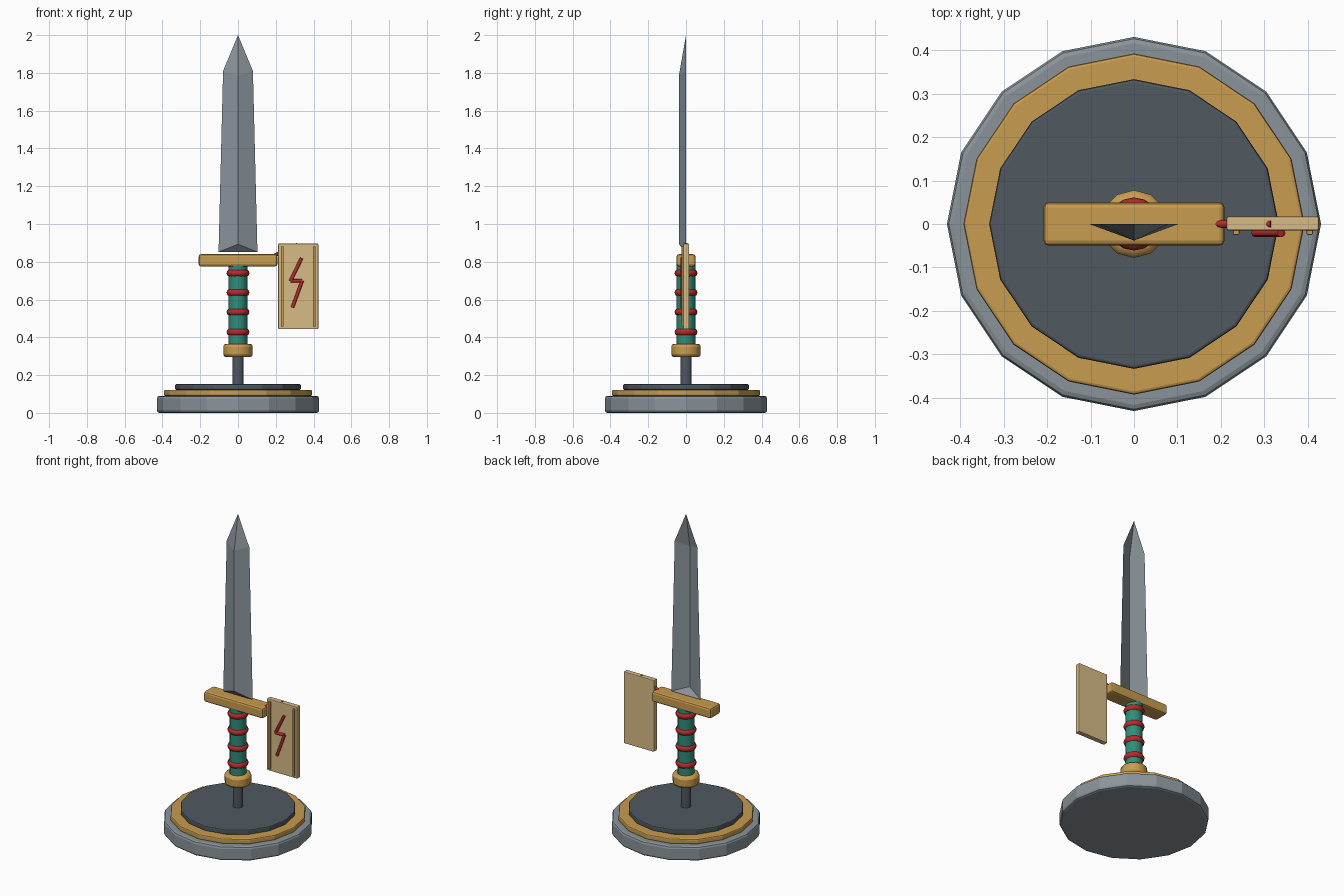
import bpy, bmesh, math
from mathutils import Vector

if "Cube" in bpy.data.objects:
    bpy.data.objects.remove(bpy.data.objects["Cube"])


def material(name, r, g, b):
    m = bpy.data.materials.new(name)
    lin = [((c / 255 + 0.055) / 1.055) ** 2.4 for c in (r, g, b)]
    m.diffuse_color = (*lin, 1)
    m.use_nodes = True
    m.node_tree.nodes["Principled BSDF"].inputs["Base Color"].default_value = m.diffuse_color
    return m


STEEL = material("steel grey", 138, 148, 154)
GOLD = material("gold", 200, 156, 80)
DARK = material("dark slate", 80, 88, 96)
TEAL = material("teal", 46, 142, 122)
RED = material("red", 182, 44, 42)
PAPER = material("pale tan", 216, 187, 134)


def finish(name, bm, mat, bevel=0, segments=2, smooth=None):
    me = bpy.data.meshes.new(name)
    bm.to_mesh(me)
    bm.free()
    me.materials.append(mat)
    ob = bpy.data.objects.new(name, me)
    bpy.context.collection.objects.link(ob)
    if bevel:
        mod = ob.modifiers.new("Bevel", 'BEVEL')
        mod.width, mod.segments = bevel, segments
        mod.limit_method = 'ANGLE'
        mod.angle_limit = math.radians(40)
    if smooth:
        bpy.context.view_layer.objects.active = ob
        ob.select_set(True)
        bpy.ops.object.shade_smooth_by_angle(angle=math.radians(smooth))
        ob.select_set(False)
    return ob


def disc(name, r, z0, z1, mat, sides=16, bevel=0, smooth=None):
    bm = bmesh.new()
    bmesh.ops.create_cone(bm, cap_ends=True, segments=sides,
                          radius1=r, radius2=r, depth=z1 - z0)
    bmesh.ops.translate(bm, verts=bm.verts, vec=(0, 0, (z0 + z1) / 2))
    return finish(name, bm, mat, bevel, 2, smooth)


def box(name, x0, x1, y0, y1, z0, z1, mat, bevel=0):
    bm = bmesh.new()
    bmesh.ops.create_cube(bm, size=1)
    bmesh.ops.scale(bm, verts=bm.verts, vec=(x1 - x0, y1 - y0, z1 - z0))
    bmesh.ops.translate(bm, verts=bm.verts,
                        vec=((x0 + x1) / 2, (y0 + y1) / 2, (z0 + z1) / 2))
    return finish(name, bm, mat, bevel)


def rod(name, a, b, r, mat, sides=8):
    a, b = Vector(a), Vector(b)
    bm = bmesh.new()
    bmesh.ops.create_cone(bm, cap_ends=True, segments=sides,
                          radius1=r, radius2=r, depth=(b - a).length)
    bmesh.ops.rotate(bm, verts=bm.verts,
                     matrix=(b - a).to_track_quat('Z', 'Y').to_matrix())
    bmesh.ops.translate(bm, verts=bm.verts, vec=(a + b) / 2)
    return finish(name, bm, mat, smooth=50)


# Stepped display base
disc("base", 0.43, 0.0, 0.09, STEEL, bevel=0.014)
disc("base_trim", 0.392, 0.09, 0.122, GOLD, bevel=0.007)
disc("base_top", 0.333, 0.122, 0.153, DARK, bevel=0.007)
disc("post", 0.03, 0.15, 0.31, DARK, 12, smooth=40)

# Pommel, grip and guard
disc("pommel", 0.078, 0.295, 0.366, GOLD, 12, bevel=0.016, smooth=40)
disc("grip", 0.05, 0.36, 0.785, TEAL, 12, smooth=40)
box("guard", -0.208, 0.208, -0.05, 0.05, 0.775, 0.84, GOLD, 0.012)

# Grip wrap rings
for i, z in enumerate((0.428, 0.534, 0.637, 0.74)):
    bpy.ops.mesh.primitive_torus_add(
        major_radius=0.041, minor_radius=0.02, major_segments=16,
        minor_segments=8, location=(0, 0, z))
    ring = bpy.context.object
    ring.name = f"grip_ring_{i + 1}"
    ring.data.materials.append(RED)
    bpy.ops.object.shade_smooth_by_angle(angle=math.radians(60))
    ring.select_set(False)

# Blade: ridged front shell, hollow at the back
bm = bmesh.new()
tip = bm.verts.new((0, 0, 2.0))
ridge_top = bm.verts.new((0, -0.038, 1.783))
ridge_low = bm.verts.new((0, -0.038, 0.893))
heel_l, heel_r = (bm.verts.new((s * 0.103, 0, 0.852)) for s in (-1, 1))
edge_l, edge_r = (bm.verts.new((s * 0.079, 0, 1.81)) for s in (-1, 1))
bm.faces.new((heel_l, ridge_low, ridge_top, edge_l))
bm.faces.new((ridge_low, heel_r, edge_r, ridge_top))
bm.faces.new((edge_l, ridge_top, tip))
bm.faces.new((ridge_top, edge_r, tip))
bm.faces.new((heel_l, heel_r, ridge_low))
finish("blade", bm, STEEL)

# Hanging tag with trim strips and zigzag emblem
box("tag", 0.213, 0.425, -0.015, 0.017, 0.443, 0.896, PAPER, 0.004)
for side, x in (("left", 0.235), ("right", 0.404)):
    box(f"tag_strip_{side}", x - 0.007, x + 0.007, -0.025, -0.013,
        0.457, 0.882, GOLD, 0.002)
bolt = [(0.337, 0.82), (0.278, 0.698), (0.34, 0.7), (0.288, 0.558)]
for i in range(3):
    (xa, za), (xb, zb) = bolt[i], bolt[i + 1]
    rod(f"emblem_stroke_{i + 1}", (xa, -0.021, za), (xb, -0.021, zb),
        0.009, RED)

# Cord tying the tag to the guard
rod("tag_cord", (0.19, 0, 0.832), (0.316, 0, 0.893), 0.009, RED)
